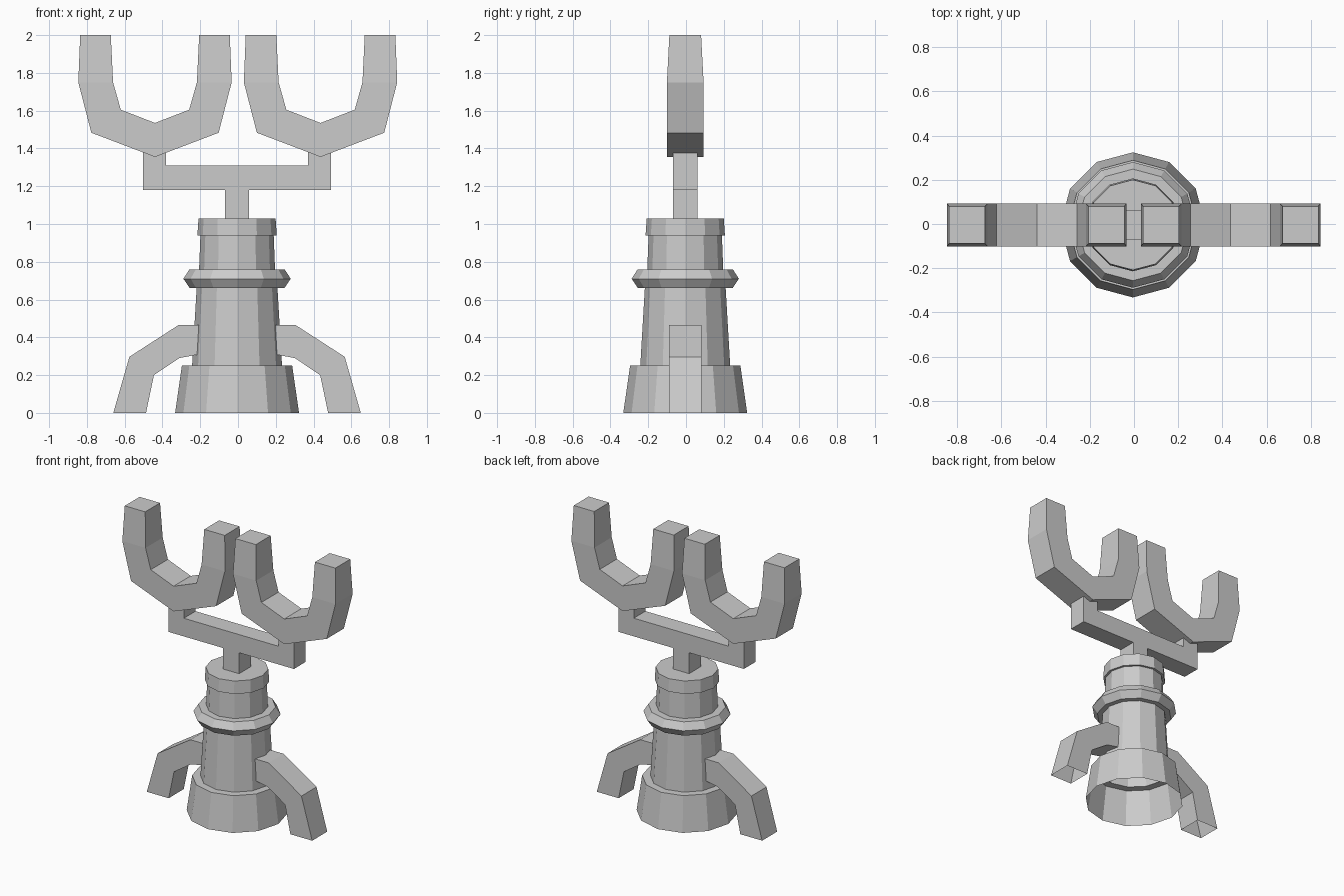
import bpy, bmesh, math

cube = bpy.data.objects.get("Cube")
if cube:
    bpy.data.objects.remove(cube, do_unlink=True)

# Single grey material
grey = bpy.data.materials.new("plain grey")
grey.use_nodes = True
colour = (0.6, 0.6, 0.6, 1)
grey.diffuse_color = colour
grey.node_tree.nodes["Principled BSDF"].inputs["Base Color"].default_value = colour

CX, CY = -0.005, -0.004  # axis of the stand


def finish(name, bm, location):
    bmesh.ops.recalc_face_normals(bm, faces=bm.faces)
    mesh = bpy.data.meshes.new(name)
    bm.to_mesh(mesh)
    bm.free()
    mesh.materials.append(grey)
    obj = bpy.data.objects.new(name, mesh)
    obj.location = location
    bpy.context.collection.objects.link(obj)
    return obj


def skin(bm, rings, cap_start, cap_end):
    """Join equal rings of points with quads."""
    loops = [[bm.verts.new(p) for p in ring] for ring in rings]
    n = len(loops[0])
    for a, b in zip(loops, loops[1:]):
        for i in range(n):
            j = (i + 1) % n
            bm.faces.new((a[i], a[j], b[j], b[i]))
    if cap_start:
        bm.faces.new(loops[0])
    if cap_end:
        bm.faces.new(loops[-1])


def lathe(name, profile, sides=12):
    """Turn (radius, z) around the axis: open below, closed on top."""
    turn = 2 * math.pi / sides
    rings = [[(r * math.cos(i * turn), r * math.sin(i * turn), z)
              for i in range(sides)] for r, z in profile]
    bm = bmesh.new()
    skin(bm, rings, False, True)
    return finish(name, bm, (CX, CY, 0))


def bent_bar(name, stations, location, side=1, open_start=False):
    """Square bar through (outer point, inner point, half depth) stations."""
    rings = []
    for (xo, zo), (xi, zi), h in stations:
        rings.append([(side * xo, -h, zo), (side * xi, -h, zi),
                      (side * xi, h, zi), (side * xo, h, zo)])
    bm = bmesh.new()
    skin(bm, rings, not open_start, True)
    return finish(name, bm, location)


# Stepped body with flared base, collar ring and cap
lathe("body", [(0.328, 0), (0.292, 0.25), (0.238, 0.25), (0.214, 0.66),
               (0.25, 0.66), (0.284, 0.71), (0.252, 0.76), (0.201, 0.76),
               (0.194, 0.94), (0.21, 0.94), (0.204, 1.03)])

# Bent side legs, open under the feet
leg = [((0.655, 0), (0.482, 0), 0.085),
       ((0.57, 0.297), (0.44, 0.2), 0.085),
       ((0.31, 0.465), (0.306, 0.29), 0.085),
       ((0.16, 0.465), (0.16, 0.318), 0.085)]
for label, side in (("left", 1), ("right", -1)):
    bent_bar(label + "_leg", leg, (CX, CY, 0), side, open_start=True)

# Stem and crossbar with upturned ends
half = [(0.063, 1.02), (0.063, 1.18), (0.497, 1.18), (0.497, 1.379),
        (0.375, 1.379), (0.375, 1.31)]
outline = half + [(-x, z) for x, z in reversed(half)]
bm = bmesh.new()
front = bm.faces.new([bm.verts.new((x, -0.066, z)) for x, z in outline])
moved = bmesh.ops.extrude_face_region(bm, geom=[front], use_keep_orig=True)
for item in moved["geom"]:
    if isinstance(item, bmesh.types.BMVert):
        item.co.y = 0.066
finish("crossbar", bm, (CX, CY, 0))

# U-shaped forks with tapered tips
arm = [((0.396, 2), (0.234, 2), 0.084),
       ((0.406, 1.75), (0.222, 1.75), 0.097),
       ((0.337, 1.483), (0.181, 1.605), 0.097)]
bottom = [((0, 1.355), (0, 1.535), 0.097)]
mirrored = [((-a[0], a[1]), (-b[0], b[1]), h) for a, b, h in reversed(arm)]
for label, x in (("left", 0.437), ("right", -0.4395)):
    bent_bar(label + "_fork", arm + bottom + mirrored, (x, CY, 0))
